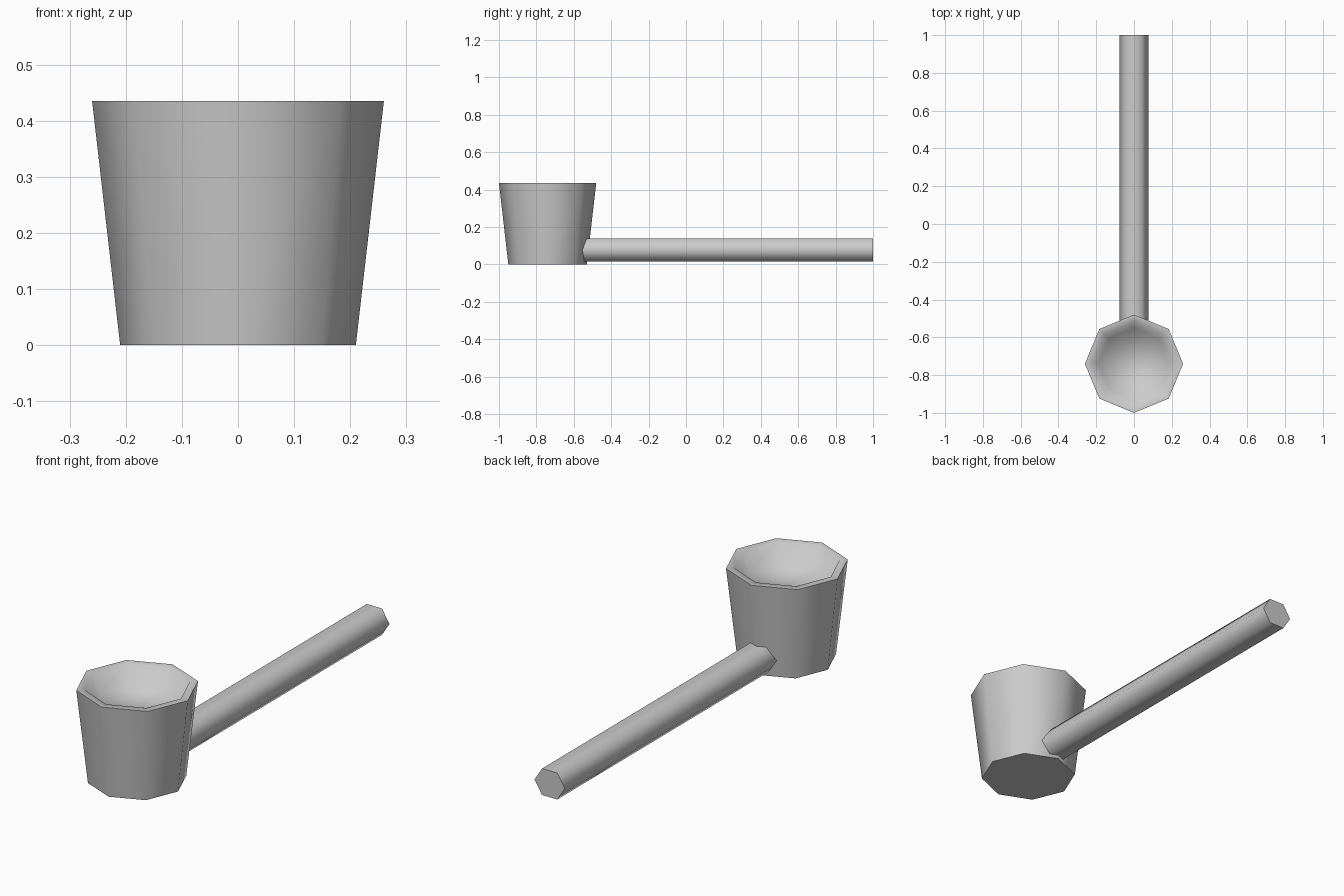
import bpy
import bmesh
from math import cos, sin, tau

cube = bpy.data.objects.get("Cube")
if cube:
    bpy.data.objects.remove(cube, do_unlink=True)

# Plain grey for every part
grey = bpy.data.materials.new("plain_grey")
grey.use_nodes = True
colour = (0.6, 0.6, 0.6, 1)
grey.diffuse_color = colour
grey.node_tree.nodes["Principled BSDF"].inputs["Base Color"].default_value = colour


def lofted(name, sides, rings, place, sharp_rings):
    """Join polygon rings (radius, height) and cap both ends; smooth except at sharp rings."""
    bm = bmesh.new()
    loops = []
    for radius, h in rings:
        loops.append([bm.verts.new(place(radius * cos(tau * i / sides),
                                         radius * sin(tau * i / sides), h))
                      for i in range(sides)])
    for low, high in zip(loops, loops[1:]):
        for i in range(sides):
            j = (i + 1) % sides
            bm.faces.new((low[i], low[j], high[j], high[i]))
    bm.faces.new(loops[0][::-1])
    bm.faces.new(loops[-1])
    bmesh.ops.recalc_face_normals(bm, faces=bm.faces)
    for face in bm.faces:
        face.smooth = True
    for k in sharp_rings:
        for i in range(sides):
            bm.edges.get((loops[k][i], loops[k][(i + 1) % sides])).smooth = False
    mesh = bpy.data.meshes.new(name)
    bm.to_mesh(mesh)
    bm.free()
    mesh.materials.append(grey)
    obj = bpy.data.objects.new(name, mesh)
    bpy.context.collection.objects.link(obj)
    return obj


# Eight-sided tapered bowl with a rim and a softly shaded hollow
lofted("bowl", 8,
       [(0.21, 0), (0.26, 0.435), (0.225, 0.435), (0.19, 0.35)],
       lambda u, v, h: (u, v - 0.74, h), sharp_rings=(0, 1))

# Six-sided stem, slightly flattened, running back from the bowl
lofted("stem", 6,
       [(0.078, -0.6), (0.078, 1.0)],
       lambda u, v, h: (u, h, 0.078 + v * 0.91), sharp_rings=(0, 1))
